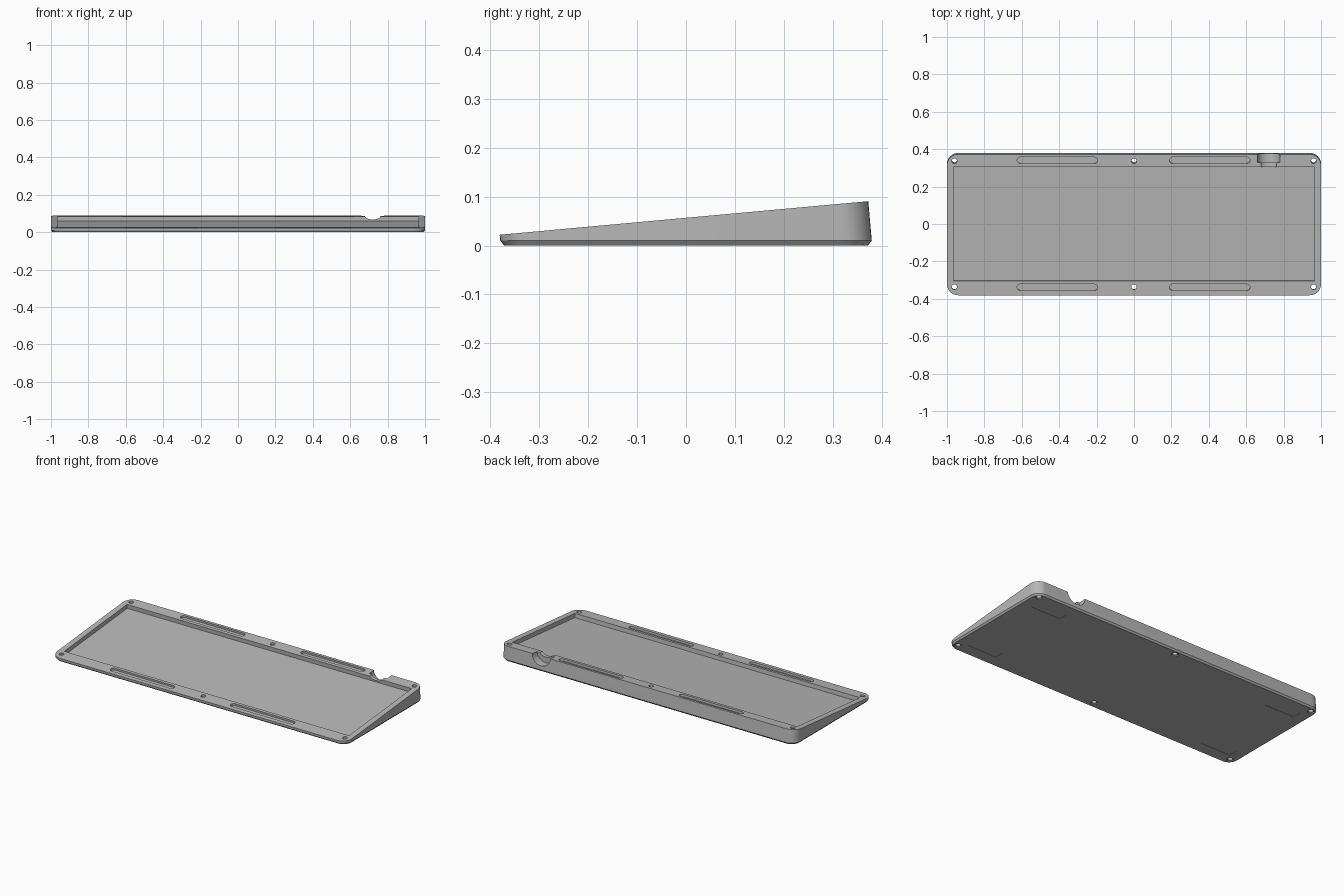
import bpy, bmesh, math
from mathutils import Matrix

cube = bpy.data.objects.get("Cube")
if cube:
    bpy.data.objects.remove(cube, do_unlink=True)

grey = bpy.data.materials.new("light grey")
grey.use_nodes = True
colour = (0.48, 0.48, 0.48, 1)
grey.diffuse_color = colour
grey.node_tree.nodes["Principled BSDF"].inputs["Base Color"].default_value = colour

TOP = 0.0563                      # height of the sloping top at its centre
SLOPE = 0.0903
TILT = Matrix.Translation((0, 0, TOP)) @ Matrix.Rotation(math.atan(SLOPE), 4, "X")
FLAT = Matrix.Identity(4)


def rounded(cx, cy, hx, hy, r, n=8):
    """Outline of a rounded rectangle; r = hx = hy gives a circle."""
    pts = []
    for k, (sx, sy) in enumerate(((1, 1), (-1, 1), (-1, -1), (1, -1))):
        for i in range(n + 1):
            a = math.pi / 2 * (k + i / n)
            pts.append((cx + sx * (hx - r) + r * math.cos(a),
                        cy + sy * (hy - r) + r * math.sin(a)))
    return pts


def loft(bm, rings):
    """Closed solid through rings of equal point count."""
    loops = [[bm.verts.new(p) for p in ring] for ring in rings]
    n = len(loops[0])
    for low, high in zip(loops, loops[1:]):
        for i in range(n):
            j = (i + 1) % n
            bm.faces.new((low[i], low[j], high[j], high[i]))
    bm.faces.new(loops[0][::-1])
    bm.faces.new(loops[-1])


def prism(bm, outline, z0, z1, matrix):
    loft(bm, [[matrix @ Matrix.Translation((x, y, z)).translation
               for x, y in outline] for z in (z0, z1)])


def finish(name, bm):
    bmesh.ops.remove_doubles(bm, verts=bm.verts, dist=1e-6)
    bmesh.ops.recalc_face_normals(bm, faces=bm.faces)
    mesh = bpy.data.meshes.new(name)
    bm.to_mesh(mesh)
    bm.free()
    obj = bpy.data.objects.new(name, mesh)
    bpy.context.collection.objects.link(obj)
    mesh.materials.append(grey)
    return obj


# Wedge-shaped tray body with rounded corners and a chamfered underside
base = rounded(0, 0, 1, 0.38, 0.06)
foot = rounded(0, 0, 0.992, 0.372, 0.052)
top = []
for x, y in base:
    z = TOP + SLOPE * y
    top.append((x, y - SLOPE * (z - 0.01), z))
bm = bmesh.new()
loft(bm, [[(x, y, 0) for x, y in foot], [(x, y, 0.01) for x, y in base], top])
case = finish("tray_case", bm)


def cut(name, bm):
    cutter = finish(name, bm)
    cutter.hide_render = True
    mod = case.modifiers.new(name, "BOOLEAN")
    mod.operation = "DIFFERENCE"
    mod.solver = "EXACT"
    mod.object = cutter
    bpy.ops.object.select_all(action="DESELECT")
    bpy.context.view_layer.objects.active = case
    case.select_set(True)
    bpy.ops.object.modifier_apply(modifier=mod.name)
    bpy.data.objects.remove(cutter, do_unlink=True)


# Large sunken pocket, parallel to the sloping top
bm = bmesh.new()
prism(bm, [(-0.965, -0.305), (0.965, -0.305), (0.965, 0.305), (-0.965, 0.305)],
      -0.025, 0.05, TILT)
cut("pocket_cutter", bm)

# Long rounded grooves in the front and back rims
bm = bmesh.new()
for x in (-0.41, 0.405):
    for y in (-0.34, 0.342):
        prism(bm, rounded(x, y, 0.215, 0.017, 0.017), -0.012, 0.05, TILT)
cut("groove_cutter", bm)

# Screw holes through the rim
spots = [(x, y) for x in (-0.96, 0, 0.96) for y in (-0.338, 0.338)]
bm = bmesh.new()
for x, y in spots:
    prism(bm, rounded(x, y, 0.014, 0.014, 0.014, 5), -0.15, 0.05, TILT)
cut("screw_hole_cutter", bm)

# Wider screw head seats underneath
bm = bmesh.new()
for x, y in spots:
    under = y + SLOPE * (TOP + SLOPE * y)
    prism(bm, rounded(x, under, 0.02, 0.02, 0.02, 5), -0.02, 0.006, FLAT)
cut("screw_seat_cutter", bm)

# Shallow recesses for the feet
bm = bmesh.new()
for x in (-0.825, 0.825):
    for y in (-0.27, 0.27):
        prism(bm, rounded(x, y, 0.1, 0.03, 0.005, 2), -0.02, 0.0015, FLAT)
cut("foot_recess_cutter", bm)

# Round cable notch in the back wall, with a shallower neck into the pocket
for name, hx, hz, y0, y1 in (("notch_cutter", 0.06, 0.055, 0.328, 0.45),
                             ("notch_neck_cutter", 0.042, 0.02, 0.28, 0.34)):
    bm = bmesh.new()
    arc = [(0.72 + hx * math.cos(a), 0.088 + hz * math.sin(a))
           for a in (math.pi * (1 + i / 16) for i in range(17))]
    arc += [(0.72 + hx, 0.15), (0.72 - hx, 0.15)]
    loft(bm, [[(x, y, z) for x, z in arc] for y in (y0, y1)])
    cut(name, bm)

bpy.ops.object.shade_smooth_by_angle(angle=math.radians(30))
